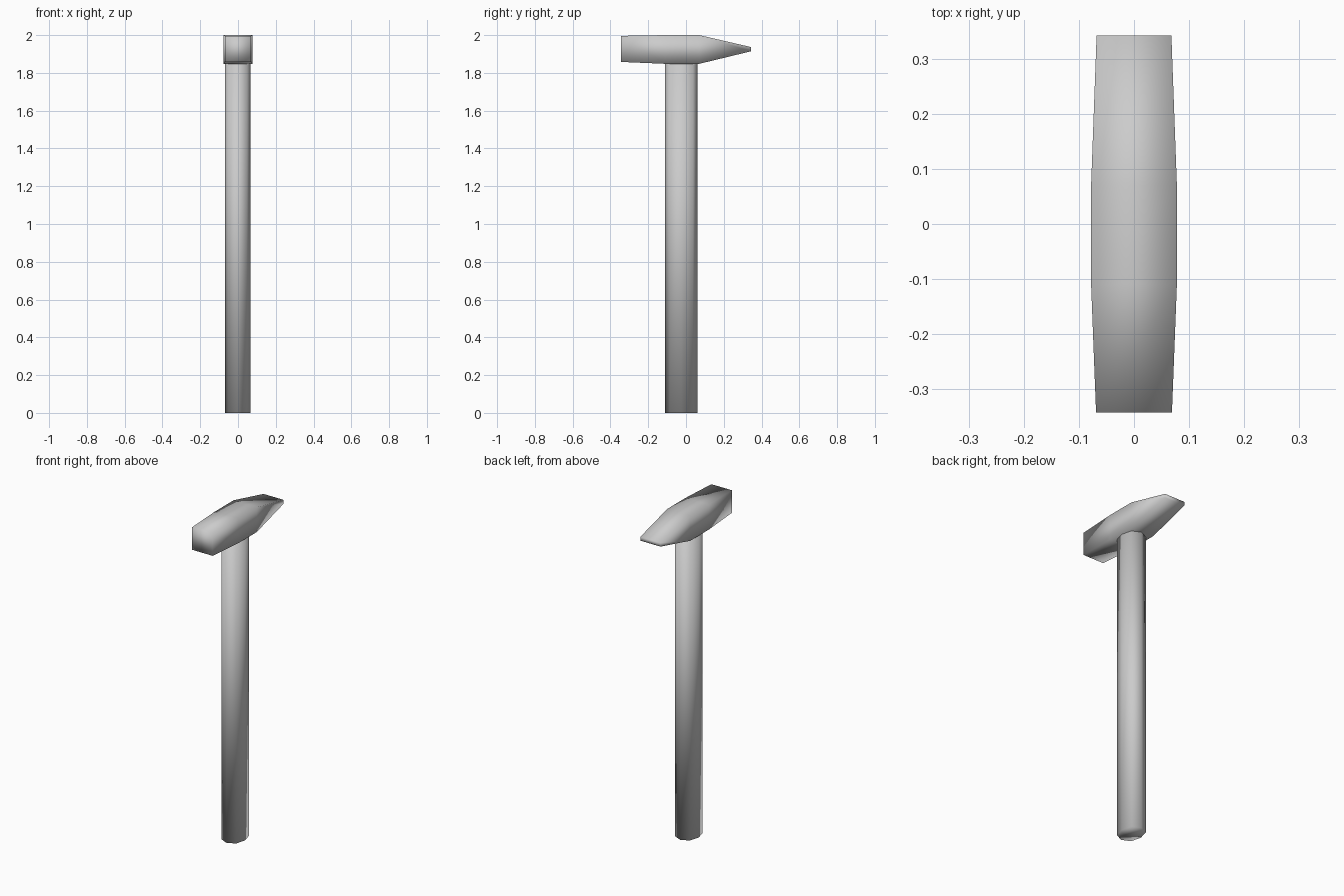
import bpy

if "Cube" in bpy.data.objects:
    bpy.data.objects.remove(bpy.data.objects["Cube"])


def loft(name, rings):
    """Bridge a list of equal-length vertex rings and cap both ends."""
    n = len(rings[0])
    verts = [p for ring in rings for p in ring]
    faces = [list(range(n))[::-1], [len(verts) - n + i for i in range(n)]]
    for r in range(len(rings) - 1):
        for i in range(n):
            j = (i + 1) % n
            faces.append([r * n + i, r * n + j, (r + 1) * n + j, (r + 1) * n + i])
    mesh = bpy.data.meshes.new(name)
    mesh.from_pydata(verts, [], faces)
    mesh.shade_smooth()
    obj = bpy.data.objects.new(name, mesh)
    bpy.context.collection.objects.link(obj)
    return obj


# Handle: eight-sided oval shaft, set slightly towards the striking face
oval = [(0.067, 0), (0.050, 0.062), (0, 0.085), (-0.050, 0.062),
        (-0.067, 0), (-0.050, -0.062), (0, -0.085), (0.050, -0.062)]
loft("handle", [[(x - 0.002, y - 0.025, z) for x, y in oval] for z in (0.0, 1.87)])

# Head: rectangular sections from the striking face to the wedge tip
# (y position, half width, bottom z, top z)
sections = [(-0.343, 0.069, 1.858, 1.996),
            (-0.11, 0.078, 1.848, 2.0),
            (0.07, 0.078, 1.848, 2.0),
            (0.343, 0.068, 1.914, 1.937)]
loft("head", [[(-w, y, lo), (-w, y, hi), (w, y, hi), (w, y, lo)]
              for y, w, lo, hi in sections])
